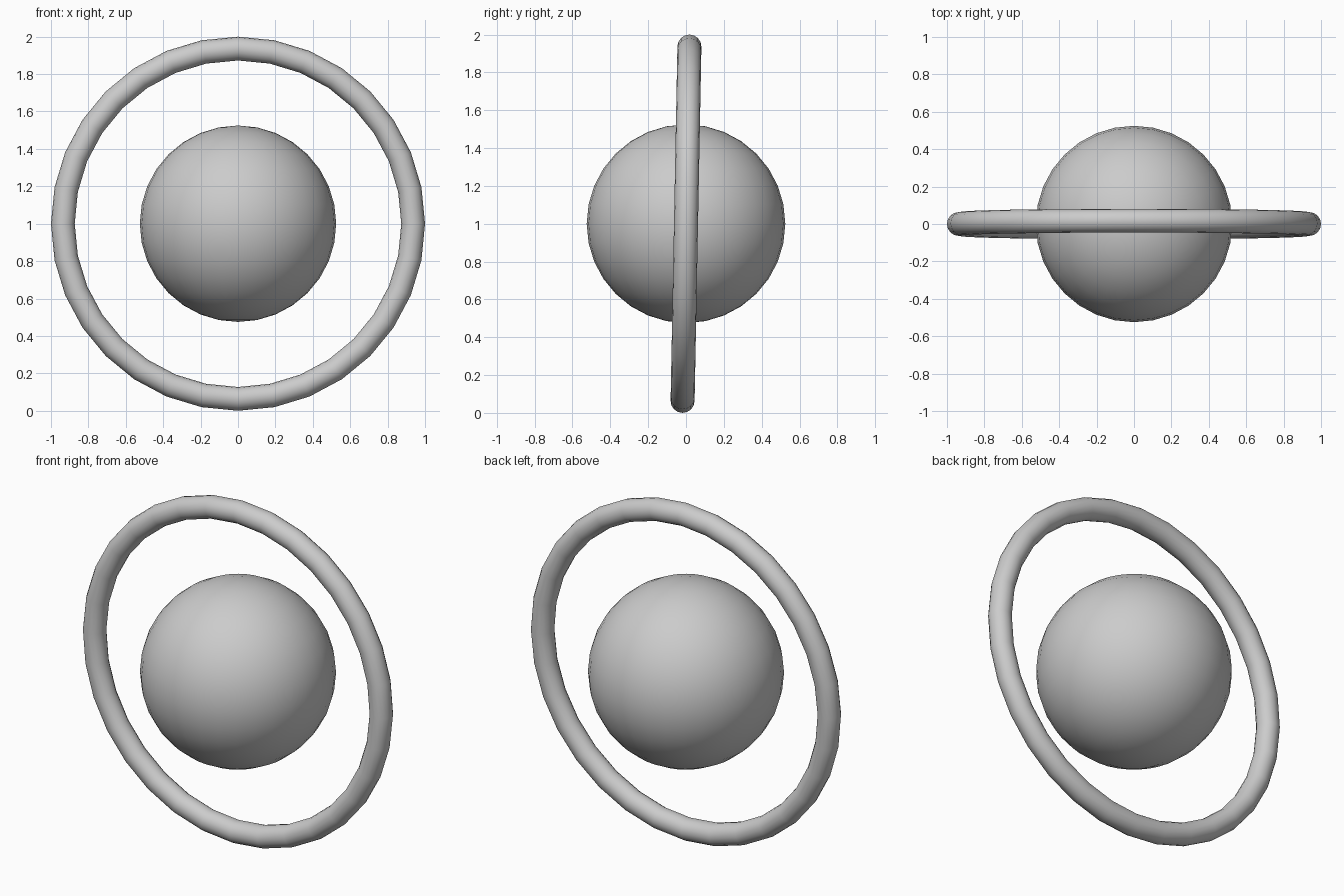
import bpy
from math import radians

if "Cube" in bpy.data.objects:
    bpy.data.objects.remove(bpy.data.objects["Cube"])

CENTRE = (0, 0, 1.0)


def finish(name):
    # name the part and shade it smooth
    obj = bpy.context.object
    obj.name = name
    obj.data.name = name
    bpy.ops.object.shade_smooth()
    return obj


# central ball
bpy.ops.mesh.primitive_uv_sphere_add(segments=32, ring_count=16, radius=0.525, location=CENTRE)
finish("ball")

# upright ring around the ball, its top leaning slightly to the back
bpy.ops.mesh.primitive_torus_add(major_segments=32, minor_segments=16,
                                 major_radius=0.9365, minor_radius=0.0635,
                                 location=CENTRE, rotation=(radians(90 - 1.1), 0, 0))
finish("ring")
